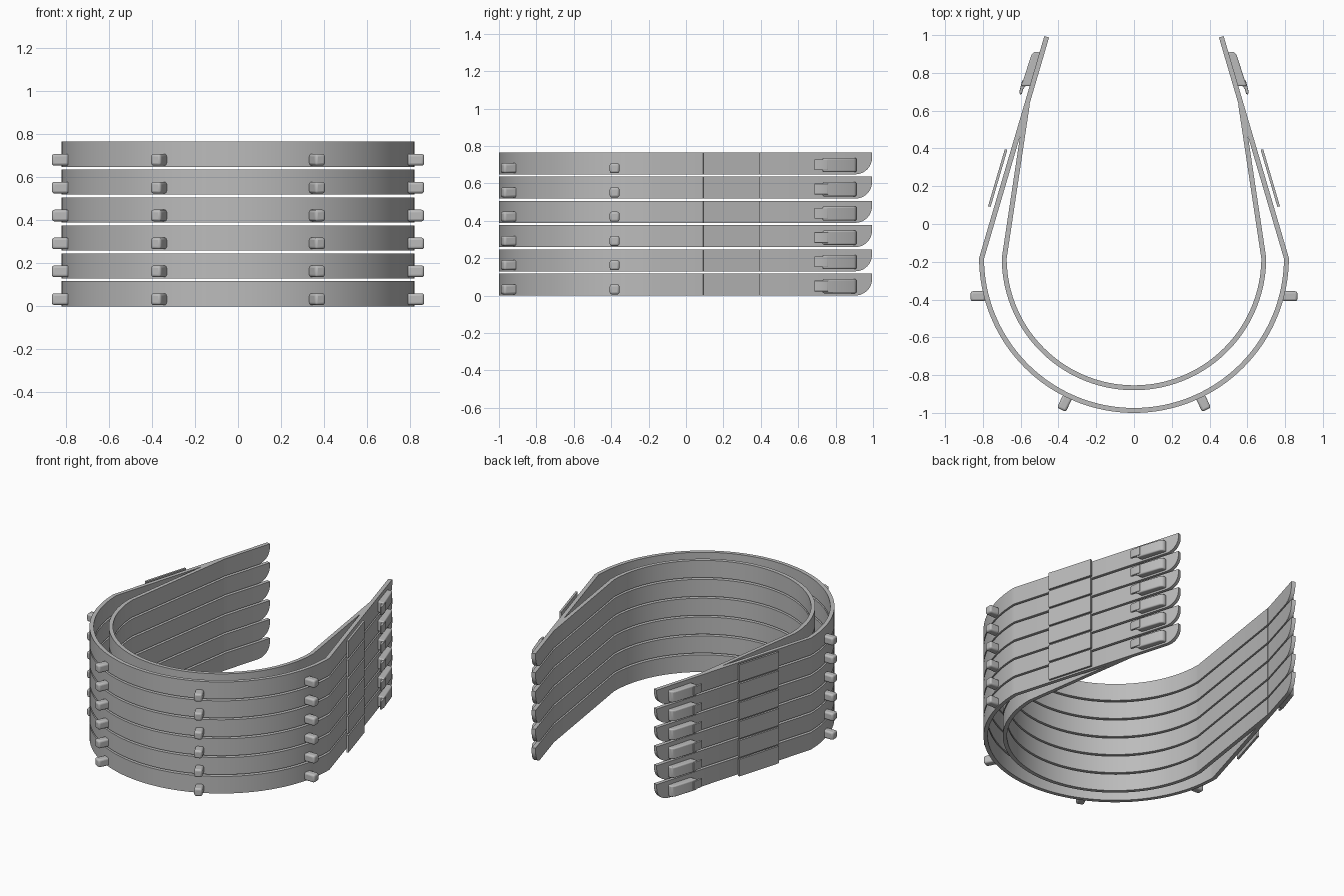
import bpy, bmesh
from math import sin, cos, pi, sqrt, radians
from mathutils import Vector, Matrix

cube = bpy.data.objects.get("Cube")
if cube:
    bpy.data.objects.remove(cube)

H, PITCH, LAYERS = 0.117, 0.1296, 6      # band height, spacing, layer count
CY, R_OUT, R_IN, T = -0.18, 0.82, 0.70, 0.026
SLOPE = -0.294                           # sideways lean of the outer arms

grey = bpy.data.materials.new("mid grey")
grey.use_nodes = True
grey.diffuse_color = (0.5, 0.5, 0.5, 1)
grey.node_tree.nodes["Principled BSDF"].inputs["Base Color"].default_value = (0.5, 0.5, 0.5, 1)


def finish(name, bm, mirror=False, bevel=0.0):
    """Turn a bmesh into an object, stacked once per layer."""
    bmesh.ops.recalc_face_normals(bm, faces=bm.faces)
    mesh = bpy.data.meshes.new(name)
    bm.to_mesh(mesh)
    bm.free()
    mesh.materials.append(grey)
    obj = bpy.data.objects.new(name, mesh)
    bpy.context.collection.objects.link(obj)
    bpy.context.view_layer.objects.active = obj
    for o in bpy.context.selected_objects:
        o.select_set(False)
    obj.select_set(True)
    bpy.ops.object.shade_smooth_by_angle(angle=radians(30))
    if bevel:
        mod = obj.modifiers.new("Bevel", 'BEVEL')
        mod.width, mod.segments = bevel, 3
    if mirror:
        obj.modifiers.new("Mirror", 'MIRROR')
    arr = obj.modifiers.new("Layers", 'ARRAY')
    arr.count = LAYERS
    arr.use_relative_offset = False
    arr.use_constant_offset = True
    arr.constant_offset_displace = (0, 0, PITCH)
    return obj


def band(name, radius, arm):
    """U-shaped strip: arm is a list of (x, y, bottom z) after the arc."""
    n = 40
    half = [(radius * sin(pi / 2 * i / n), CY - radius * cos(pi / 2 * i / n), 0)
            for i in range(n + 1)] + arm
    path = [(-x, y, z) for x, y, z in half[:0:-1]] + half
    bm = bmesh.new()
    rings = []
    for i, (x, y, z) in enumerate(path):
        p = Vector((x, y))
        a = Vector(path[max(i - 1, 0)][:2])
        b = Vector(path[min(i + 1, len(path) - 1)][:2])
        d = (b - a).normalized()
        q = p + Vector((-d.y, d.x)) * T      # inner side
        rings.append([bm.verts.new((*v, h)) for v, h in ((p, z), (p, H), (q, H), (q, z))])
    for r, s in zip(rings, rings[1:]):
        for k in range(4):
            m = (k + 1) % 4
            bm.faces.new((r[k], r[m], s[m], s[k]))
    bm.faces.new(rings[0])
    bm.faces.new(rings[-1])
    return finish(name, bm)


def prism(name, outline, z0, z1, bevel):
    """Upright prism from a plan outline, mirrored to both sides."""
    bm = bmesh.new()
    face = bm.faces.new([bm.verts.new((x, y, z0)) for x, y in outline])
    ext = bmesh.ops.extrude_face_region(bm, geom=[face])
    bmesh.ops.translate(bm, vec=(0, 0, z1 - z0),
                        verts=[v for v in ext["geom"] if isinstance(v, bmesh.types.BMVert)])
    return finish(name, bm, True, bevel)


def arm_x(y):
    return R_OUT + SLOPE * (y - CY)


# Outer band with arms whose lower rear corner is rounded
tip = 0.09
arm = []
for i in range(13):
    dy = tip * sin(pi / 2 * i / 12)
    y = 0.995 - tip + dy
    arm.append((arm_x(y), y, tip - sqrt(max(tip * tip - dy * dy, 0))))
band("outer_band", R_OUT, arm)

# Inner band, its arms merging into the outer arms
band("inner_band", R_IN, [(R_IN - 0.15 * (0.64 - CY), 0.64, 0)])

# Thin plates standing just off the arms
along = Vector((SLOPE, 1)).normalized()
out = Vector((along.y, -along.x))
p0 = Vector((arm_x(0.085), 0.085)) + out * 0.018
p1 = p0 + along * 0.315
prism("side_plate", [p0, p0 + out * 0.014, p1 + out * 0.014, p1], 0, H, 0)

# Clips near the arm tips: body plus narrower hooked lip
prism("clip_body", [(0.49, 0.90), (0.508, 0.912), (0.53, 0.91), (0.543, 0.895),
                    (0.597, 0.73), (0.54, 0.73)], 0.012, 0.088, 0.008)
prism("clip_lip", [(0.555, 0.76), (0.592, 0.76), (0.607, 0.70), (0.603, 0.685),
                   (0.593, 0.69), (0.587, 0.715), (0.573, 0.73)], 0.022, 0.08, 0.003)


def peg(name, x, y, angle):
    """Rounded peg pointing outwards at the given plan angle."""
    bm = bmesh.new()
    bmesh.ops.create_cube(bm, size=1)
    bm.transform(Matrix.Translation((x, y, 0.033)) @ Matrix.Rotation(angle, 4, 'Z')
                 @ Matrix.Diagonal((0.08, 0.052, 0.054, 1)))
    return finish(name, bm, True, 0.012)


# Pegs around the outer band
peg("side_peg", 0.825, -0.382, 0)
peg("front_peg", 0.367, -0.947, radians(-64))
